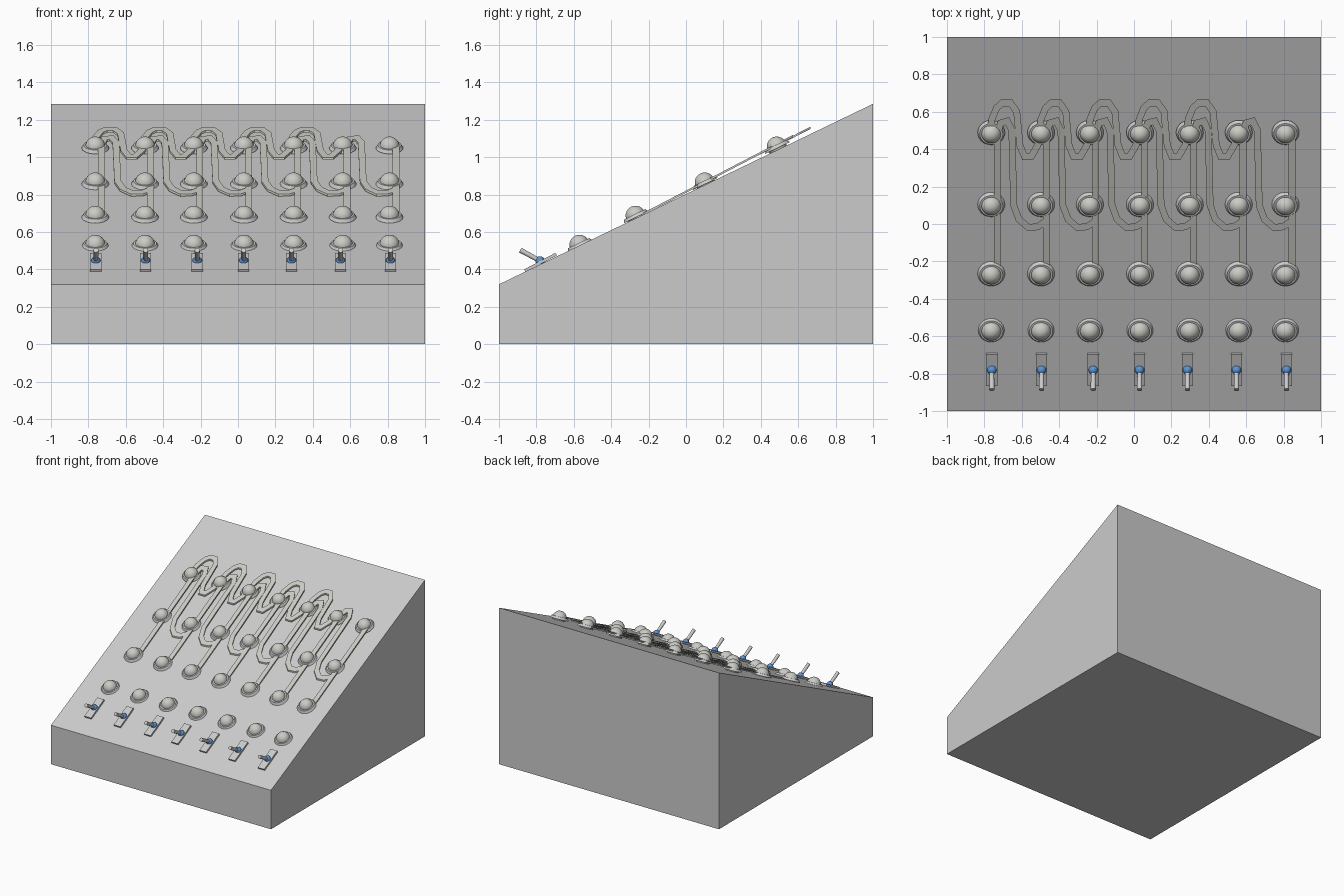
import bpy, bmesh, math
from mathutils import Vector, Matrix

if "Cube" in bpy.data.objects:
    bpy.data.objects.remove(bpy.data.objects["Cube"])

SLOPE = 0.4825
TILT = math.atan(SLOPE)


def material(name, rgb):
    m = bpy.data.materials.new(name)
    m.diffuse_color = (*rgb, 1)
    m.use_nodes = True
    m.node_tree.nodes["Principled BSDF"].inputs["Base Color"].default_value = m.diffuse_color
    return m


BLUE = material("blue", (0.1, 0.3, 0.7))
PALE = material("warm_grey", (0.60, 0.60, 0.56))


def finish(name, bm, mat=None, smooth=False):
    bmesh.ops.recalc_face_normals(bm, faces=bm.faces)
    me = bpy.data.meshes.new(name)
    bm.to_mesh(me)
    bm.free()
    ob = bpy.data.objects.new(name, me)
    bpy.context.collection.objects.link(ob)
    if mat:
        me.materials.append(mat)
    if smooth:
        bpy.ops.object.select_all(action='DESELECT')
        ob.select_set(True)
        bpy.context.view_layer.objects.active = ob
        bpy.ops.object.shade_smooth_by_angle(angle=math.radians(40))
    return ob


def ribbon(name, pts, z0, slope, width=0.036, thick=0.012):
    """Flat mitred strip following (x, y) points on a sloping plane."""
    bm = bmesh.new()
    p = [Vector(q) for q in pts]
    rings = []
    for i, q in enumerate(p):
        a = (q - p[i - 1]).normalized() if i else (p[1] - q).normalized()
        b = (p[i + 1] - q).normalized() if i < len(p) - 1 else a
        t = (a + b).normalized()
        n = Vector((-t.y, t.x)) * (width / 2 / max(t.dot(a), 0.6))
        ring = []
        for side, dz in ((1, -1), (-1, -1), (-1, 1), (1, 1)):
            c = q + n * side
            ring.append(bm.verts.new((c.x, c.y, z0 + slope * c.y + dz * thick / 2)))
        rings.append(ring)
    for r, s in zip(rings, rings[1:]):
        for k in range(4):
            bm.faces.new((r[k], r[(k + 1) % 4], s[(k + 1) % 4], s[k]))
    bm.faces.new(rings[0])
    bm.faces.new(rings[-1])
    return finish(name, bm, PALE)


# Sloping console body: side profile extruded along x
bm = bmesh.new()
profile = [(-1, 0), (1, 0), (1, 1.285), (-1, 0.32)]
face = bm.faces.new([bm.verts.new((-1, y, z)) for y, z in profile])
ext = bmesh.ops.extrude_face_region(bm, geom=[face])
bmesh.ops.translate(bm, vec=(2, 0, 0),
                    verts=[v for v in ext["geom"] if isinstance(v, bmesh.types.BMVert)])
finish("console_body", bm)

# Indicator lamps: bevelled rim and dome, four rows of seven
COLS = [-0.763, -0.497, -0.236, 0.032, 0.298, 0.56, 0.81]
ROWS = [(-0.57, 0.532), (-0.27, 0.687), (0.1, 0.865), (0.485, 1.057)]
for r, (y, z) in enumerate(ROWS):
    for c, x in enumerate(COLS):
        place = Matrix.Translation((x, y, z)) @ Matrix.Rotation(TILT, 4, 'X')
        bm = bmesh.new()
        bmesh.ops.create_cone(bm, cap_ends=True, segments=32, radius1=0.073,
                              radius2=0.062, depth=0.018, matrix=place)
        finish(f"lamp_rim_{r}_{c}", bm, None, True)
        bm = bmesh.new()
        bmesh.ops.create_uvsphere(bm, u_segments=24, v_segments=14, radius=0.053,
                                  matrix=place)
        finish(f"lamp_dome_{r}_{c}", bm, PALE, True)

# Curving tracks that link the lamp columns
UPPER = [(0, 0.5), (0.005, 0.56), (0.03, 0.62), (0.06, 0.647), (0.105, 0.647),
         (0.138, 0.60), (0.155, 0.42), (0.18, 0.36), (0.215, 0.36), (0.25, 0.42), (0.268, 0.48)]
LOWER = [(0.035, -0.26), (0.035, 0.48), (0.052, 0.54), (0.088, 0.55), (0.112, 0.50),
         (0.122, 0.1), (0.15, 0.025), (0.2, -0.018), (0.25, -0.015), (0.295, 0.015)]
for c in range(7):
    x0 = -0.765 + 0.2625 * c
    if c < 5:
        ribbon(f"upper_track_{c}", [(x0 + x, y) for x, y in UPPER], 0.82, 0.505)
    low = LOWER if c < 6 else LOWER[:2]
    ribbon(f"lower_track_{c}", [(x0 + x, y) for x, y in low], 0.815, 0.52)

# Toggle switches: plate, blue pivot ball and lever
for c, x in enumerate([-0.76, -0.494, -0.218, 0.03, 0.286, 0.548, 0.815]):
    bm = bmesh.new()
    bmesh.ops.create_cube(bm, size=1, matrix=Matrix.Translation((x, -0.778, 0.437))
                          @ Matrix.Rotation(math.radians(28), 4, 'X')
                          @ Matrix.Diagonal((0.06, 0.19, 0.016, 1)))
    finish(f"switch_plate_{c}", bm)
    bm = bmesh.new()
    bmesh.ops.create_uvsphere(bm, u_segments=16, v_segments=10, radius=0.025,
                              matrix=Matrix.Translation((x, -0.78, 0.445)))
    finish(f"switch_pivot_{c}", bm, BLUE, True)
    a, b = Vector((x, -0.78, 0.445)), Vector((x, -0.886, 0.503))
    rot = (b - a).to_track_quat('Z', 'Y').to_matrix().to_4x4()
    bm = bmesh.new()
    bmesh.ops.create_cone(bm, cap_ends=True, segments=16, radius1=0.012, radius2=0.014,
                          depth=(b - a).length, matrix=Matrix.Translation((a + b) / 2) @ rot)
    finish(f"switch_lever_{c}", bm, None, True)
